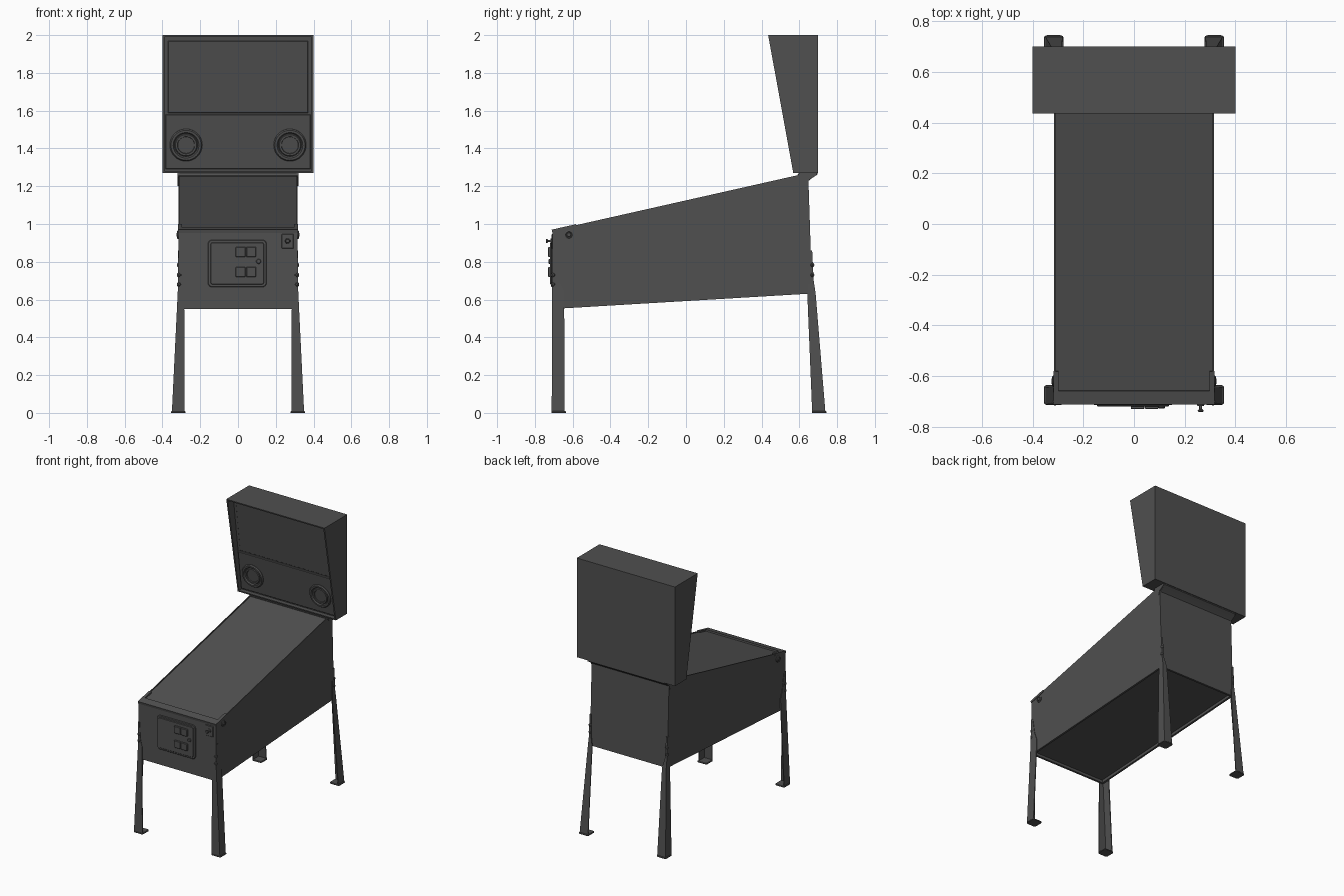
import bpy, bmesh, math
from mathutils import Matrix, Vector

if "Cube" in bpy.data.objects:
    bpy.data.objects.remove(bpy.data.objects["Cube"])

mat = bpy.data.materials.new("dark_grey")
mat.diffuse_color = (0.08, 0.08, 0.08, 1)
mat.use_nodes = True
mat.node_tree.nodes["Principled BSDF"].inputs["Base Color"].default_value = mat.diffuse_color


def finish(name, bm):
    me = bpy.data.meshes.new(name)
    bmesh.ops.recalc_face_normals(bm, faces=bm.faces[:])
    bm.to_mesh(me)
    bm.free()
    me.materials.append(mat)
    me.shade_smooth()
    me.set_sharp_from_angle(angle=math.radians(32))
    ob = bpy.data.objects.new(name, me)
    bpy.context.collection.objects.link(ob)
    return ob


def loft_bm(rings, M=Matrix()):
    bm = bmesh.new()
    rows = [[bm.verts.new(M @ Vector(p)) for p in r] for r in rings]
    n = len(rows[0])
    for a, b in zip(rows, rows[1:]):
        for i in range(n):
            j = (i + 1) % n
            bm.faces.new((a[i], a[j], b[j], b[i]))
    bm.faces.new(rows[0])
    bm.faces.new(rows[-1])
    bmesh.ops.recalc_face_normals(bm, faces=bm.faces[:])
    return bm


def loft(name, rings, M=Matrix()):
    return finish(name, loft_bm(rings, M))


def frame(origin, u, n):
    """Local axes: x stays x, y runs along u, z points out along n."""
    M = Matrix(((1, 0, 0), u, n)).transposed().to_4x4()
    M.translation = origin
    return M


def across(profile, w):
    """Side profile (y, z) spanned over -w..w in x."""
    return [[(x, y, z) for y, z in profile] for x in (-w, w)]


def lathe(name, prof, M, at=(0, 0, 0), n=32):
    rings = [[(r * math.cos(2 * math.pi * i / n), r * math.sin(2 * math.pi * i / n), h)
              for i in range(n)] for r, h in prof]
    return loft(name, rings, M @ Matrix.Translation(at))


def rrect(cx, cy, w, h, r, z):
    pts = []
    for k, (sx, sy) in enumerate(((1, 1), (-1, 1), (-1, -1), (1, -1))):
        for i in range(5):
            a = math.pi / 2 * (k + i / 4)
            pts.append((cx + sx * (w / 2 - r) + r * math.cos(a),
                        cy + sy * (h / 2 - r) + r * math.sin(a), z))
    return pts


def plate(name, cx, cy, w, h, r, z0, z1, M, bev=0.003):
    return loft(name, [rrect(cx, cy, w, h, r, z0), rrect(cx, cy, w, h, r, z1 - bev),
                       rrect(cx, cy, w - 2 * bev, h - 2 * bev, max(r - bev, 0.0005), z1)], M)


def facing(bm, d):
    return max(bm.faces, key=lambda f: f.calc_area() * f.normal.dot(Vector(d)))


def recess(bm, f, border, depth):
    bm.normal_update()
    n = f.normal.copy()
    bmesh.ops.inset_individual(bm, faces=[f], thickness=border)
    bmesh.ops.inset_individual(bm, faces=[f], thickness=0.001)
    for v in f.verts:
        v.co -= n * depth


# Cabinet with sunken glass on top and sunken floor underneath
FY = -0.706
bm = loft_bm(across([(FY, 0.55), (FY, 0.966), (0.59, 1.258), (0.648, 1.236), (0.668, 0.632)], 0.315))
recess(bm, facing(bm, (0, 0, 1)), 0.008, 0.006)
recess(bm, facing(bm, (0, 0, -1)), 0.02, 0.02)
finish("cabinet", bm)

# Bar across the front of the glass
t = math.atan2(0.292, 1.296)
TOP = frame((0, FY, 0.966), (0, math.cos(t), math.sin(t)), (0, -math.sin(t), math.cos(t)))
half = [(0.318, -0.004), (0.318, 0.128), (0.297, 0.128), (0.297, 0.05)]
ring = half + [(-x, y) for x, y in reversed(half)]
loft("front_bar", [[(x, y, z) for x, y in ring] for z in (-0.012, 0.005)], TOP)

# Neck and side hinges under the backbox
neck = [(0.585, 1.25), (0.645, 1.225), (0.66, 1.238), (0.695, 1.262), (0.695, 1.275), (0.6, 1.275)]
loft("neck", across(neck, 0.31))
for s in (1, -1):
    hinge = [(0.59, 1.25), (0.64, 1.2), (0.65, 1.232), (0.69, 1.258), (0.69, 1.272), (0.6, 1.272)]
    loft("hinge", [[(s * x, y, z) for y, z in hinge] for x in (0.31, 0.319)])

# Backbox with a recess that deepens towards the top
bm = loft_bm(across([(0.568, 1.27), (0.70, 1.27), (0.70, 2.0), (0.435, 2.0)], 0.40))
f = facing(bm, (0, -1, 0))
recess(bm, f, 0.014, 0)
for v in f.verts:
    v.co.y += 0.03 if v.co.z < 1.6 else 0.065
finish("backbox", bm)

# Screen, speaker panel and speakers lie in the recess
a = math.atan2(0.092, 0.69)
BOX = frame((0, 0.595, 1.29), (0, -math.sin(a), math.cos(a)), (0, -math.cos(a), -math.sin(a)))
plate("speaker_panel", 0, 0.148, 0.766, 0.29, 0.002, -0.004, 0.012, BOX)
plate("screen", 0, 0.493, 0.74, 0.386, 0.002, -0.004, 0.005, BOX)
for s in (1, -1):
    lathe("speaker", [(0.086, 0.008), (0.086, 0.016), (0.08, 0.024), (0.068, 0.024), (0.062, 0.016),
                      (0.06, 0.016), (0.056, 0.021), (0.046, 0.021), (0.044, 0.015)],
          BOX, (s * 0.275, 0.131, 0), 40)

# Coin door on the front
FRONT = frame((0, FY, 0), (0, 0, 1), (0, -1, 0))
plate("door_frame", -0.004, 0.791, 0.31, 0.25, 0.022, -0.002, 0.008, FRONT)
plate("coin_door", -0.004, 0.791, 0.284, 0.224, 0.014, 0.006, 0.013, FRONT)
for z in (0.852, 0.746):
    for x in (0.014, 0.070):
        plate("coin_slot", x, z, 0.053, 0.053, 0.006, 0.01, 0.024, FRONT)
lathe("door_lock", [(0.013, 0.01), (0.013, 0.018), (0.010, 0.021)], FRONT, (0.109, 0.802, 0), 20)

# Plunger
plate("plunger_plate", 0.263, 0.908, 0.064, 0.078, 0.006, -0.002, 0.006, FRONT)
lathe("plunger", [(0.015, 0.004), (0.013, 0.011), (0.006, 0.012), (0.006, 0.024), (0.011, 0.027),
                  (0.012, 0.031), (0.009, 0.035)], FRONT, (0.263, 0.91, 0), 20)


# Angle-iron leg section from outer corner and flange widths; d points inwards in y
def angle_ring(s, x, y, z, wx, wy, d, th=0.006):
    pts = [(0, 0), (wx, 0), (wx, th), (th, th), (th, wy), (0, wy)]
    return [(s * (x - px), y + d * py, z) for px, py in pts]


for s in (1, -1):
    # Side buttons
    SIDE = Matrix.Translation((s * 0.315, -0.62, 0.943)) @ Matrix.Rotation(s * math.pi / 2, 4, 'Y')
    lathe("side_button", [(0.022, -0.002), (0.022, 0.005), (0.017, 0.008), (0.014, 0.005),
                          (0.012, 0.005), (0.010, 0.010)], SIDE, n=24)
    # Front and back legs
    loft("front_leg", [angle_ring(s, 0.318, -0.709, 0.82, 0.012, 0.02, 1),
                       angle_ring(s, 0.318, -0.709, 0.70, 0.018, 0.04, 1),
                       angle_ring(s, 0.319, -0.709, 0.64, 0.034, 0.064, 1),
                       angle_ring(s, 0.350, -0.711, 0.004, 0.068, 0.068, 1)])
    loft("back_leg", [angle_ring(s, 0.318, 0.668, 0.86, 0.012, 0.02, -1),
                      angle_ring(s, 0.318, 0.676, 0.70, 0.018, 0.03, -1),
                      angle_ring(s, 0.319, 0.686, 0.635, 0.034, 0.044, -1),
                      angle_ring(s, 0.350, 0.738, 0.004, 0.068, 0.07, -1)])
    for y, by, zs, d in ((-0.674, -0.704, (0.68, 0.73), -1), (0.705, 0.668, (0.73, 0.783), 1)):
        plate("foot", s * 0.3165, y, 0.078, 0.078, 0.012, 0, 0.009, Matrix())
        # Corner bolts
        for z in zs:
            R = Vector((s, d, 0)).to_track_quat('Z', 'Y').to_matrix().to_4x4()
            lathe("leg_bolt", [(0.011, -0.008), (0.011, 0.004), (0.007, 0.009)],
                  Matrix.Translation((s * 0.313, by, z)) @ R, n=16)
